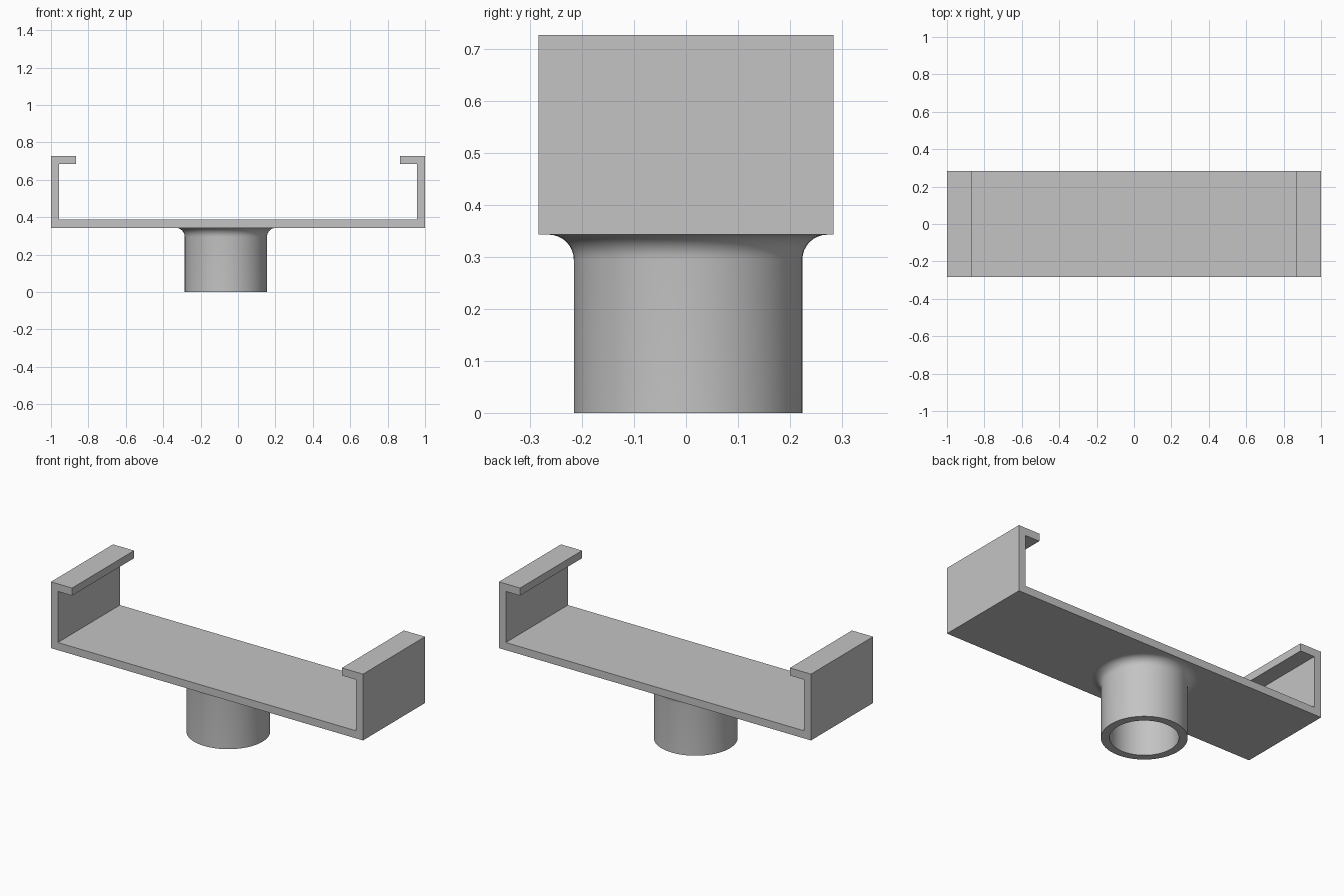
import bpy, bmesh, math
from mathutils import Vector, Matrix

cube = bpy.data.objects.get("Cube")
if cube:
    bpy.data.objects.remove(cube, do_unlink=True)

grey = bpy.data.materials.new("plain_grey")
grey.use_nodes = True
colour = (0.55, 0.55, 0.55, 1)
grey.diffuse_color = colour
grey.node_tree.nodes["Principled BSDF"].inputs["Base Color"].default_value = colour


def add_object(name, bm):
    bmesh.ops.recalc_face_normals(bm, faces=bm.faces)
    mesh = bpy.data.meshes.new(name)
    bm.to_mesh(mesh)
    bm.free()
    mesh.materials.append(grey)
    obj = bpy.data.objects.new(name, mesh)
    bpy.context.collection.objects.link(obj)
    return obj


BASE, TOP, WALL = 0.343, 0.727, 0.044
HALF_DEPTH, LIP_X = 0.284, 0.865

# Lipped channel: half profile mirrored in x, extruded along y
half = [(1, BASE), (1, TOP), (LIP_X, TOP), (LIP_X, TOP - WALL),
        (1 - WALL, TOP - WALL), (1 - WALL, BASE + WALL)]
outline = half + [(-x, z) for x, z in reversed(half)]
bm = bmesh.new()
face = bm.faces.new([bm.verts.new((x, -HALF_DEPTH, z)) for x, z in outline])
extruded = bmesh.ops.extrude_face_region(bm, geom=[face])
bmesh.ops.translate(bm, vec=Vector((0, 2 * HALF_DEPTH, 0)),
                    verts=[v for v in extruded["geom"] if isinstance(v, bmesh.types.BMVert)])
add_object("lipped_channel", bm)

# Hollow socket: closed ring profile spun about z, with a fillet under the channel
BORE, RADIUS, FILLET, STEPS = 0.176, 0.22, 0.048, 8
profile = [(BORE, BASE + 0.01), (BORE, 0), (RADIUS, 0)]
for i in range(STEPS + 1):
    a = math.pi / 2 * i / STEPS
    profile.append((RADIUS + FILLET * (1 - math.cos(a)), BASE - FILLET * (1 - math.sin(a))))
profile.append((RADIUS + FILLET, BASE + 0.01))
bm = bmesh.new()
verts = [bm.verts.new((r, 0, z)) for r, z in profile]
edges = [bm.edges.new((v, verts[(i + 1) % len(verts)])) for i, v in enumerate(verts)]
bmesh.ops.spin(bm, geom=verts + edges, cent=(0, 0, 0), axis=(0, 0, 1),
               angle=2 * math.pi, steps=64, use_merge=True)
bmesh.ops.remove_doubles(bm, verts=bm.verts, dist=0.0001)
bmesh.ops.transform(bm, matrix=Matrix.Translation((-0.065, 0.004, 0)), verts=bm.verts)
socket = add_object("mounting_socket", bm)

bpy.ops.object.select_all(action='DESELECT')
socket.select_set(True)
bpy.context.view_layer.objects.active = socket
bpy.ops.object.shade_smooth_by_angle(angle=math.radians(35))
